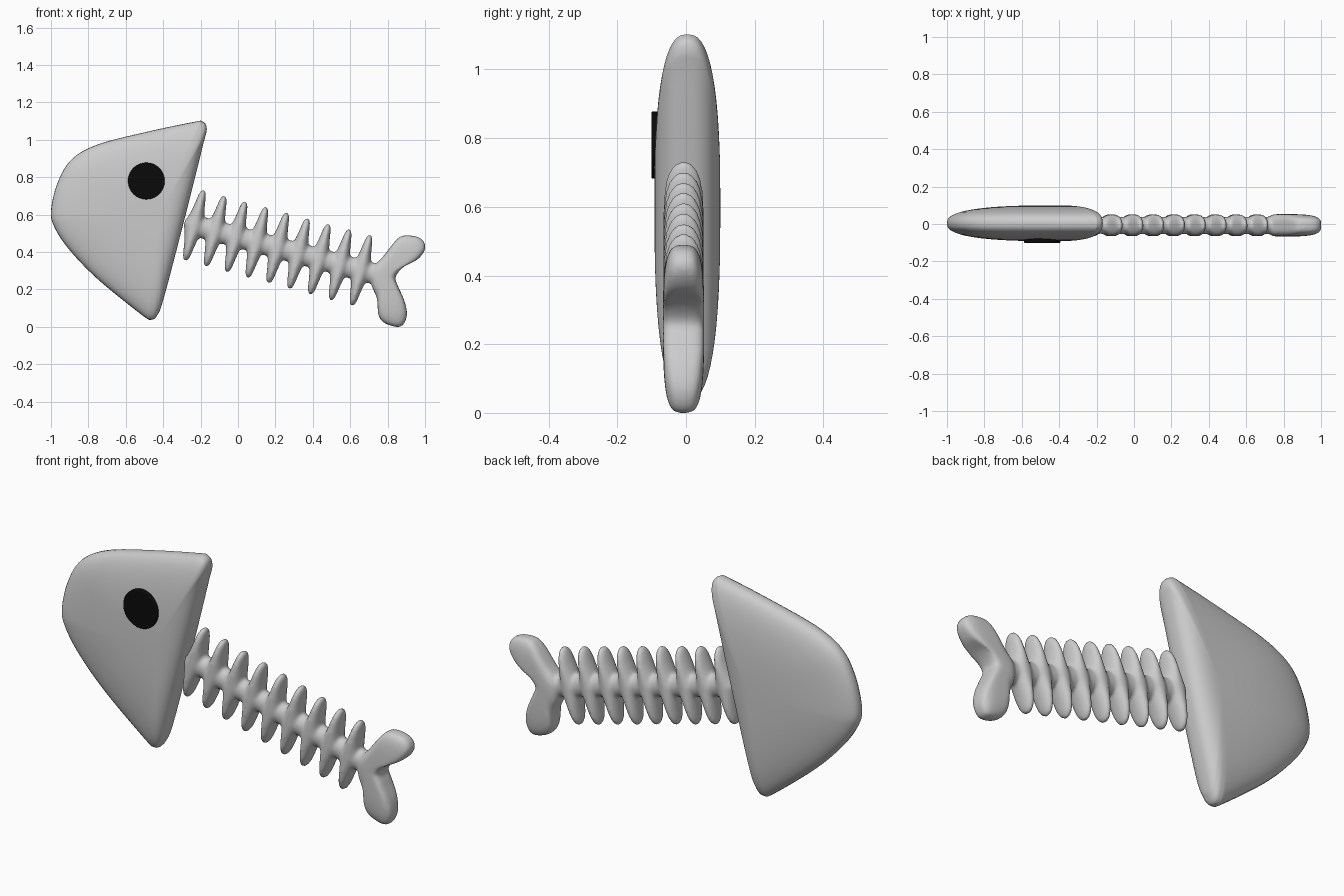
import bpy, bmesh, math
from mathutils import Vector

if "Cube" in bpy.data.objects:
    bpy.data.objects.remove(bpy.data.objects["Cube"])


def smooth_loop(pts, n=8):
    """Closed Catmull-Rom curve through (x, z) points."""
    p = [Vector(q) for q in pts]
    out = []
    for i in range(len(p)):
        a, b, c, d = (p[(i + k) % len(p)] for k in (-1, 0, 1, 2))
        for j in range(n):
            t = j / n
            out.append(0.5 * (2 * b + (c - a) * t + (2 * a - 5 * b + 4 * c - d) * t * t
                              + (3 * b - a - 3 * c + d) * t ** 3))
    return out


def pillow(bm, outline, centre, half, y0, power, rings=14):
    """Inflate an outline into a rounded slab by stacking shrinking rings."""
    c = Vector(centre)
    loops = []
    for k in range(1, 2 * rings):
        a = math.pi * k / (2 * rings)
        s = math.sin(a) ** (2 / power)
        y = math.copysign(abs(math.cos(a)) ** (2 / power), -math.cos(a)) * half
        ring = [c + (q - c) * s for q in outline]
        loops.append([bm.verts.new((q.x, y0 + y, q.y)) for q in ring])
    n = len(outline)
    for r0, r1 in zip(loops, loops[1:]):
        for i in range(n):
            bm.faces.new((r0[i], r0[(i + 1) % n], r1[(i + 1) % n], r1[i]))
    for ring, y in ((loops[0], -half), (loops[-1], half)):
        pole = bm.verts.new((c.x, y0 + y, c.y))
        for i in range(n):
            bm.faces.new((ring[i], ring[(i + 1) % n], pole))


def rod(bm, centre, axis, half_len, side_r, y_r, y0):
    """Round-ended bone: a sphere reshaped by radius functions along its axis."""
    c, ax = Vector(centre), Vector(axis).normalized()
    side = Vector((ax.y, -ax.x))
    made = bmesh.ops.create_uvsphere(bm, u_segments=24, v_segments=28, radius=1)
    for v in made["verts"]:
        x, y, z = v.co
        r = math.hypot(x, y)
        dx, dy = (x / r, y / r) if r > 1e-5 else (0, 0)
        q = c + ax * z * half_len + side * dx * side_r(z)
        v.co = (q.x, y0 + dy * y_r(z), q.y)


def cap(z, p):
    return math.sqrt(max(0, 1 - abs(z) ** p))


def finish(bm, name):
    bmesh.ops.recalc_face_normals(bm, faces=bm.faces)
    for f in bm.faces:
        f.smooth = True
    mesh = bpy.data.meshes.new(name)
    bm.to_mesh(mesh)
    bm.free()
    obj = bpy.data.objects.new(name, mesh)
    bpy.context.collection.objects.link(obj)
    return obj


# Head
head = smooth_loop([(-1, .62), (-.965, .77), (-.89, .895), (-.75, .975), (-.5, 1.04),
                    (-.24, 1.095), (-.19, 1.098), (-.167, 1.06), (-.19, .96), (-.29, .56),
                    (-.395, .16), (-.43, .065), (-.465, .038), (-.52, .068),
                    (-.75, .255), (-.9, .41), (-.98, .53)])
bm = bmesh.new()
pillow(bm, head, (-.42, .6), .096, .004, 2.6)
finish(bm, "head")

# Eye
bpy.ops.mesh.primitive_cylinder_add(vertices=64, radius=.098, depth=.036,
                                    location=(-.49, -.083, .78), rotation=(math.pi / 2, 0, 0))
eye = bpy.context.object
eye.name = "eye"
bev = eye.modifiers.new("soft_edge", "BEVEL")
bev.width, bev.segments = .005, 3
bpy.ops.object.shade_smooth_by_angle()
black = bpy.data.materials.new("black")
black.diffuse_color = (.003, .003, .003, 1)
black.use_nodes = True
black.node_tree.nodes["Principled BSDF"].inputs["Base Color"].default_value = black.diffuse_color
eye.data.materials.append(black)

# Skeleton: spine, ribs and tail fused into one smooth bone
Y0 = -.007
bm = bmesh.new()
a, b = Vector((-.288, .557)), Vector((.81, .262))
rod(bm, (a + b) / 2, b - a, (b - a).length / 2,
    lambda z: .057 * cap(z, 24), lambda z: .046 * cap(z, 24), Y0)
for i in range(9):
    rod(bm, (-.233 + .1113 * i, .542 - .030 * i), (.26, 1), .196,
        lambda z: (.022 + .035 * (1 - abs(z)) ** 2) * cap(z, 8),
        lambda z: .059 * cap(z, 4), Y0)
tail = smooth_loop([(.72, .31), (.775, .375), (.85, .468), (.9, .489), (.975, .474),
                    (1.002, .425), (.965, .365), (.885, .32), (.842, .265), (.857, .215),
                    (.893, .13), (.902, .055), (.868, .001), (.79, .017), (.752, .06),
                    (.743, .15), (.715, .225)])
pillow(bm, tail, (.79, .27), .06, Y0, 3.5)
bones = finish(bm, "skeleton")
rem = bones.modifiers.new("fuse", "REMESH")
rem.mode, rem.voxel_size, rem.use_smooth_shade = "VOXEL", .008, True
smo = bones.modifiers.new("soften", "SMOOTH")
smo.factor, smo.iterations = .5, 6
